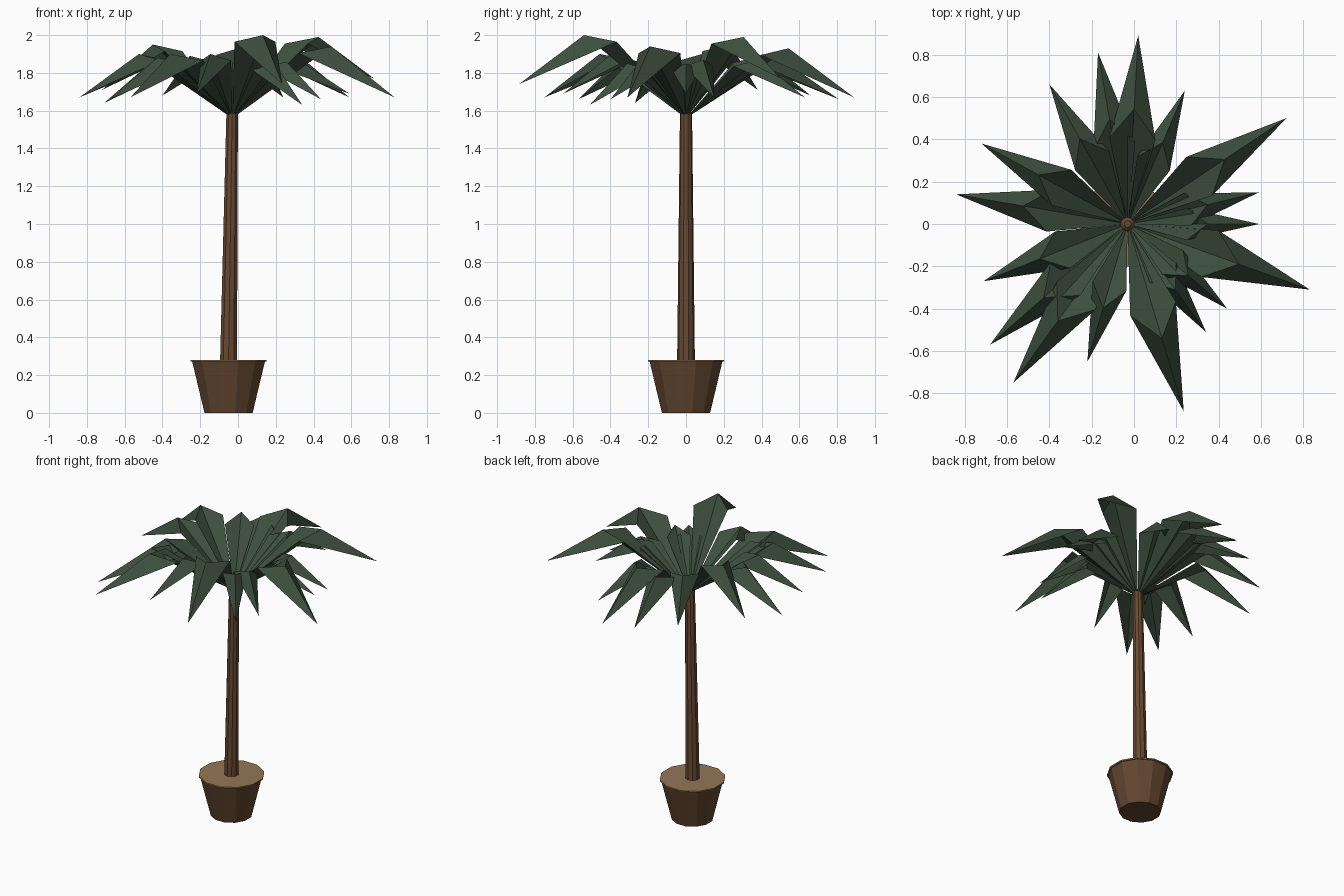
import bpy, bmesh, math
from mathutils import Vector

cube = bpy.data.objects.get("Cube")
if cube:
    bpy.data.objects.remove(cube)


def material(name, rgb):
    m = bpy.data.materials.new(name)
    m.use_nodes = True
    m.diffuse_color = (*rgb, 1)
    m.node_tree.nodes["Principled BSDF"].inputs["Base Color"].default_value = (*rgb, 1)
    return m


green = material("leaf green", (0.046, 0.077, 0.047))
bark = material("bark brown", (0.14, 0.068, 0.032))
clay = material("pot brown", (0.125, 0.062, 0.03))
soil = material("soil tan", (0.29, 0.18, 0.092))


def finish(bm, name, mat):
    mesh = bpy.data.meshes.new(name)
    bm.to_mesh(mesh)
    bm.free()
    mesh.materials.append(mat)
    obj = bpy.data.objects.new(name, mesh)
    bpy.context.collection.objects.link(obj)
    return obj


def lathe(name, mat, sides, rings):
    """Flat-sided solid through rings of (x, z, radius)."""
    bm = bmesh.new()
    loops = []
    for x, z, r in rings:
        angles = [math.tau * (i + 0.5) / sides for i in range(sides)]
        loops.append([bm.verts.new((x + r * math.cos(a), r * math.sin(a), z)) for a in angles])
    for low, high in zip(loops, loops[1:]):
        for i in range(sides):
            j = (i + 1) % sides
            bm.faces.new((low[i], low[j], high[j], high[i]))
    bm.faces.new(loops[0][::-1])
    bm.faces.new(loops[-1])
    return finish(bm, name, mat)


# Pot, soil disc with a slight lip, and leaning trunk with a tapered top
lathe("pot", clay, 12, [(-0.05, 0, 0.132), (-0.05, 0.274, 0.2)])
lathe("soil", soil, 12, [(-0.05, 0.272, 0.209), (-0.05, 0.281, 0.209)])
lathe("trunk", bark, 10, [(-0.05, 0.28, 0.047), (-0.031, 1.59, 0.032), (-0.03, 1.605, 0.016)])

CROWN = Vector((-0.03, 0, 1.56))


def leaf(name, tip, bend_z, width):
    """Folded leaf: a trough up to the bend, a ridge from there to the tip."""
    tip = Vector(tip)
    out = Vector((tip.x - CROWN.x, tip.y, 0))
    reach = out.length * 0.61
    out.normalize()
    side = Vector((-out.y, out.x, 0))
    bend = Vector((CROWN.x, 0, bend_z)) + out * reach
    shoulder = bend - out * reach * 0.26 - Vector((0, 0, 0.035))
    half = side * reach * width
    bm = bmesh.new()
    b, m, t, l, r = [bm.verts.new(p) for p in
                     (CROWN, bend, tip, shoulder + half, shoulder - half)]
    for face in ((b, m, l), (b, r, m), (l, m, t), (m, r, t)):
        bm.faces.new(face)
    return finish(bm, name, green)


# Crown of leaves: tip position, height of the bend, relative half width
LEAVES = [
    ((0.02, 0.89, 1.67), 1.93, 0.2), ((0.24, 0.63, 1.67), 1.87, 0.2),
    ((0.72, 0.50, 1.77), 1.99, 0.2), ((0.59, 0.15, 1.67), 1.87, 0.2),
    ((0.59, 0.00, 1.69), 1.85, 0.2), ((0.83, -0.31, 1.67), 1.94, 0.21),
    ((0.44, -0.40, 1.66), 1.86, 0.2), ((0.34, -0.51, 1.63), 1.85, 0.2),
    ((0.235, -0.885, 1.74), 2.0, 0.2), ((-0.22, -0.65, 1.69), 1.9, 0.2),
    ((-0.57, -0.75, 1.67), 1.9, 0.2), ((-0.68, -0.57, 1.66), 1.88, 0.2),
    ((-0.71, -0.27, 1.64), 1.87, 0.21), ((-0.84, 0.14, 1.67), 1.9, 0.2),
    ((-0.72, 0.38, 1.71), 1.95, 0.2), ((-0.40, 0.66, 1.68), 1.89, 0.2),
    ((-0.17, 0.81, 1.66), 1.88, 0.2),
]
for number, (tip, bend_z, width) in enumerate(LEAVES, 1):
    leaf(f"leaf_{number}", tip, bend_z, width)
